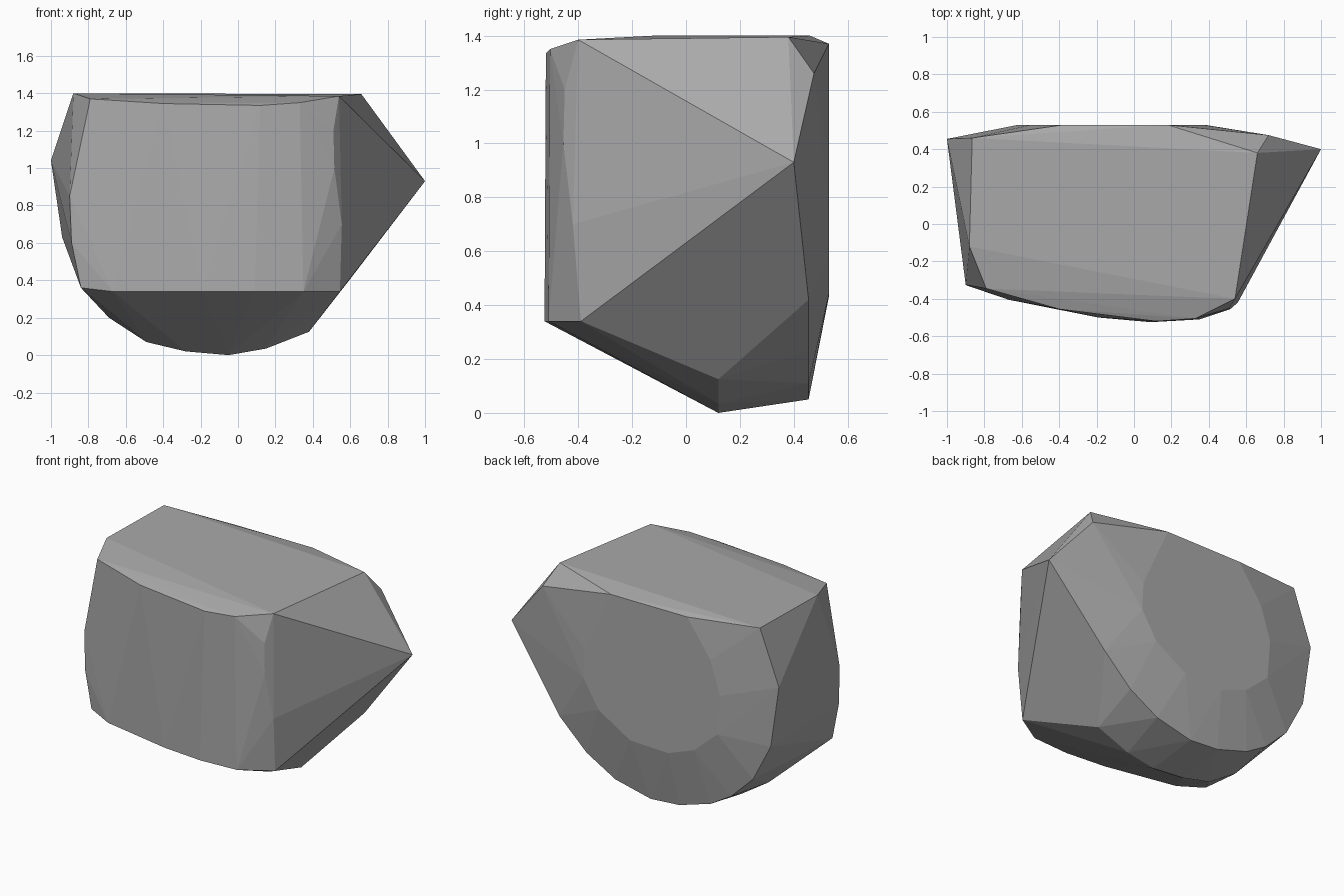
import bpy, bmesh

cube = bpy.data.objects.get("Cube")
if cube:
    bpy.data.objects.remove(cube, do_unlink=True)

# One stone colour
stone = bpy.data.materials.new("stone_grey")
stone.use_nodes = True
grey = (0.4, 0.4, 0.4, 1)
stone.diffuse_color = grey
stone.node_tree.nodes["Principled BSDF"].inputs["Base Color"].default_value = grey


def at_y(y, xz):
    return [(x, y, z) for x, z in xz]


def at_z(z, xy):
    return [(x, y, z) for x, y in xy]


corners = []
# Flat back face
corners += at_y(0.53, [(.38, .76), (.27, .58), (.04, .44), (-.24, .43), (-.43, .5),
                       (-.6, .65), (-.62, .91), (-.55, 1.13), (-.38, 1.37),
                       (.18, 1.37), (.37, .95)])
# Chamfer ring around the back face
corners += at_y(0.455, [(.61, .42), (.41, .23), (.2, .11), (-.06, .05), (-.27, .065),
                        (-.5, .135), (-.65, .225), (-.81, .38), (-.94, .63), (-1, 1.04)])
# Keel where the underside meets the sloping front
corners += at_y(0.12, [(-.69, .2), (-.49, .07), (-.28, .02), (-.05, 0), (.15, .035),
                       (.38, .125)])
# Lower rim of the bowed front
corners += at_z(0.34, [(-.67, -.405), (-.19, -.5), (.09, -.525), (.35, -.51), (.545, -.39)])
# Upper rim of the bowed front
corners += [(-.79, -.345, 1.37), (-.4, -.455, 1.345), (.12, -.52, 1.335),
            (.33, -.505, 1.35), (.54, -.4, 1.385)]
# Front side edges
corners += [(-.84, -.335, .36), (-.89, -.33, .6), (-.9, -.325, .85),
            (.51, -.45, 1.2), (.515, -.455, 1.0), (.555, -.42, .7)]
# Top corners and the pointed side
corners += [(-.88, -.12, 1.4), (-.865, .46, 1.4), (.66, .38, 1.395),
            (.72, .475, 1.26), (1, .4, .93)]

# Wrap the corners into one faceted boulder
bm = bmesh.new()
for c in corners:
    bm.verts.new(c)
hull = bmesh.ops.convex_hull(bm, input=bm.verts[:])
spare = {g for g in hull["geom_interior"] + hull["geom_unused"]
         if isinstance(g, bmesh.types.BMVert)}
bmesh.ops.delete(bm, geom=list(spare), context='VERTS')
bmesh.ops.dissolve_limit(bm, angle_limit=0.02, verts=bm.verts[:], edges=bm.edges[:])
bmesh.ops.recalc_face_normals(bm, faces=bm.faces[:])
mesh = bpy.data.meshes.new("boulder")
bm.to_mesh(mesh)
bm.free()
mesh.materials.append(stone)
boulder = bpy.data.objects.new("boulder", mesh)
bpy.context.collection.objects.link(boulder)
